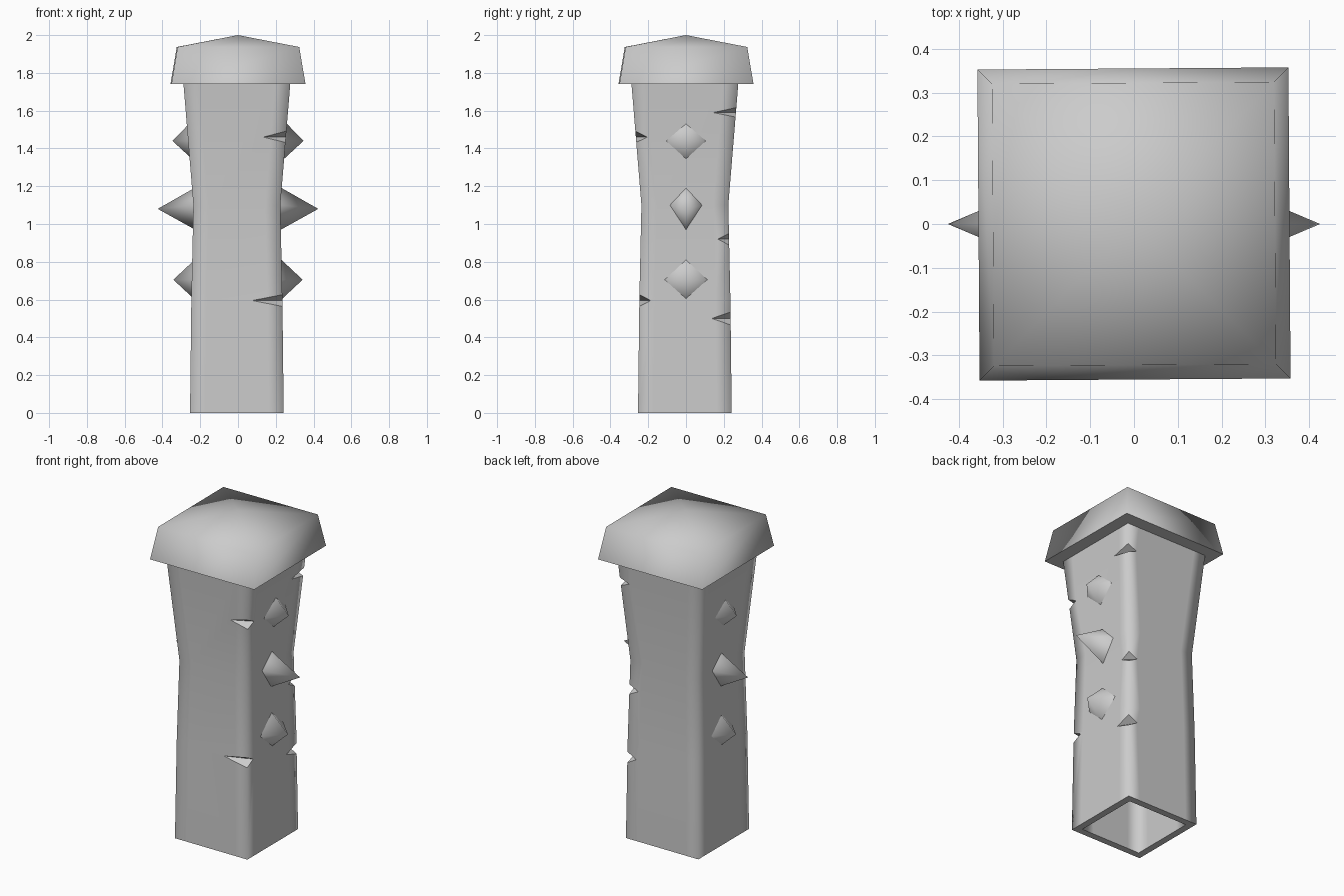
import bpy, bmesh, math
from mathutils import Vector

cube = bpy.data.objects.get("Cube")
if cube:
    bpy.data.objects.remove(cube, do_unlink=True)

grey = bpy.data.materials.new("stone_grey")
grey.use_nodes = True
grey.diffuse_color = (0.6, 0.6, 0.6, 1)
grey.node_tree.nodes["Principled BSDF"].inputs["Base Color"].default_value = (0.6, 0.6, 0.6, 1)


def finish(bm, name):
    bmesh.ops.recalc_face_normals(bm, faces=bm.faces)
    mesh = bpy.data.meshes.new(name)
    bm.to_mesh(mesh)
    bm.free()
    mesh.materials.append(grey)
    obj = bpy.data.objects.new(name, mesh)
    bpy.context.collection.objects.link(obj)
    return obj


def bridge(bm, low, high, smooth):
    n = len(low)
    for i in range(n):
        j = (i + 1) % n
        bm.faces.new((low[i], low[j], high[j], high[i])).smooth = smooth


# Post: hollow square tube, narrow at the waist and flared at the top
PROFILE = [(0, 0.248), (0.6, 0.241), (1.1, 0.23), (1.745, 0.283)]
SHIFT = -0.006
WALL = 0.042


def half_width(z):
    for (z0, h0), (z1, h1) in zip(PROFILE, PROFILE[1:]):
        if z <= z1:
            return h0 + (h1 - h0) * (z - z0) / (z1 - z0)


def square_ring(bm, h, z):
    # each side has support points near its corners
    inner = h - 0.08
    verts = []
    for k in range(4):
        c, s = round(math.cos(k * math.pi / 2)), round(math.sin(k * math.pi / 2))
        for x, y in ((h, -inner), (h, inner), (h, h)):
            verts.append(bm.verts.new((c * x - s * y + SHIFT, s * x + c * y + SHIFT, z)))
    return verts


bm = bmesh.new()
outer = [square_ring(bm, h, z) for z, h in PROFILE]
lining = [square_ring(bm, h - WALL, z) for z, h in PROFILE]
for rings in (outer, lining):
    for low, high in zip(rings, rings[1:]):
        bridge(bm, low, high, True)
bridge(bm, outer[0], lining[0], False)
bridge(bm, outer[-1], lining[-1], False)
post = finish(bm, "post")

# Chips along the two +x corners: side, height, reach in x, reach in y, half opening
CHIPS = [(-1, 0.595, 0.16, 0.06, 0.03), (-1, 1.46, 0.12, 0.06, 0.03),
         (1, 0.5, 0.06, 0.1, 0.035), (1, 0.92, 0.06, 0.06, 0.035),
         (1, 1.59, 0.06, 0.12, 0.025)]
bm = bmesh.new()
for side, z, reach_x, reach_y, opening in CHIPS:
    x = half_width(z) + SHIFT
    y = side * half_width(z) + SHIFT
    out = 0.03
    points = [(x - reach_x, y, z), (x, y - side * reach_y, z),
              (x + out, y + side * out, z + 1.75 * opening),
              (x + out, y + side * out, z - 1.75 * opening)]
    a, b, c, d = [bm.verts.new(p) for p in points]
    for tri in ((a, b, c), (a, b, d), (a, c, d), (b, c, d)):
        bm.faces.new(tri)
cutter = finish(bm, "chip_cutter")
cutter.hide_render = True
chip = post.modifiers.new("chips", 'BOOLEAN')
chip.operation = 'DIFFERENCE'
chip.solver = 'EXACT'
chip.object = cutter
bpy.context.view_layer.objects.active = post
bpy.ops.object.modifier_apply(modifier=chip.name)
bpy.data.objects.remove(cutter, do_unlink=True)

# Cap: sloped skirt, low pyramid top, flat underside
bm = bmesh.new()
rings = []
for h, z in ((0.355, 1.74), (0.322, 1.937)):
    rings.append([bm.verts.new((sx * h, sy * h, z)) for sx, sy in ((-1, -1), (1, -1), (1, 1), (-1, 1))])
bridge(bm, rings[0], rings[1], True)
apex = bm.verts.new((0, 0, 2))
for i in range(4):
    bm.faces.new((rings[1][i], rings[1][(i + 1) % 4], apex)).smooth = True
bm.faces.new(rings[0]).smooth = False
cap = finish(bm, "cap")
cap.rotation_euler.z = math.radians(0.4)

# Spikes: four-sided points on both sides
# name, tip x, tip z, bottom z, widest z, top z, half width
SPIKES = [("lower", 0.342, 0.705, 0.605, 0.705, 0.81, 0.113),
          ("middle", 0.425, 1.08, 0.97, 1.1, 1.19, 0.085),
          ("upper", 0.347, 1.44, 1.345, 1.44, 1.53, 0.105)]
for label, tip_x, tip_z, bottom, widest, top, width in SPIKES:
    for side, side_name in ((1, "left"), (-1, "right")):
        bm = bmesh.new()
        tip = Vector((tip_x, 0, tip_z))
        base = []
        for y, z in ((0, bottom), (width, widest), (0, top), (-width, widest)):
            # carry the sides a little way into the wall
            on_wall = Vector((half_width(z) + SHIFT, y, z))
            p = tip + (on_wall - tip) * 1.15
            base.append(bm.verts.new((side * p.x, p.y, p.z)))
        point = bm.verts.new((side * tip.x, 0, tip.z))
        for i in range(4):
            bm.faces.new((base[i], base[(i + 1) % 4], point)).smooth = True
        bm.faces.new(base).smooth = False
        finish(bm, f"{label}_spike_{side_name}")
